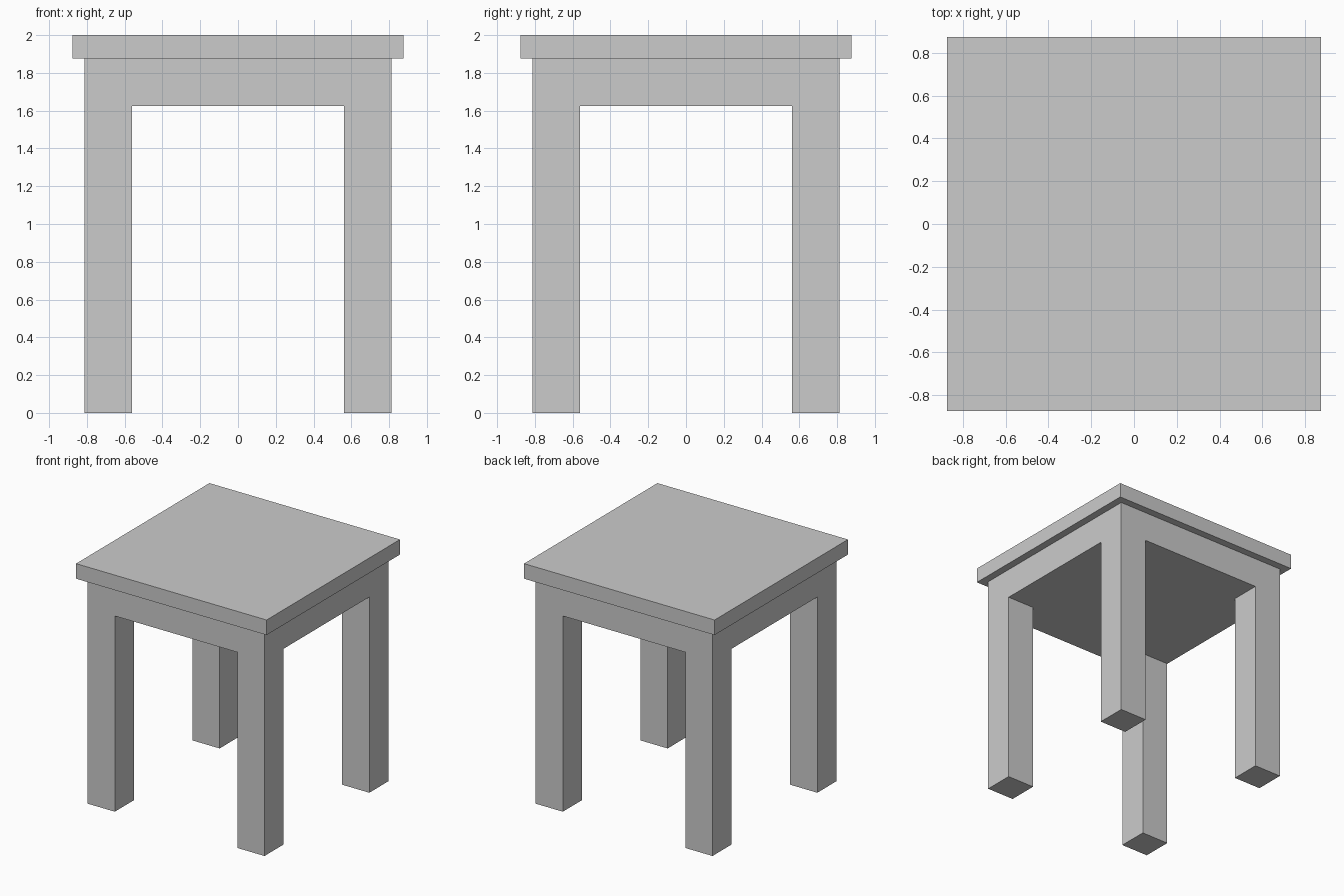
import bpy, bmesh
from mathutils import Vector

if "Cube" in bpy.data.objects:
    bpy.data.objects.remove(bpy.data.objects["Cube"])

TOP_HALF, BODY_HALF, LEG_INNER = 0.875, 0.8125, 0.5625
APRON_Z, SEAT_Z, TOP_Z = 1.625, 1.875, 2.0


def box_bmesh(half, z0, z1):
    bm = bmesh.new()
    bmesh.ops.create_cube(bm, size=1)
    bmesh.ops.scale(bm, vec=(2 * half, 2 * half, z1 - z0), verts=bm.verts)
    bmesh.ops.translate(bm, vec=(0, 0, (z0 + z1) / 2), verts=bm.verts)
    return bm


def finish(name, bm):
    bmesh.ops.recalc_face_normals(bm, faces=bm.faces)
    mesh = bpy.data.meshes.new(name)
    bm.to_mesh(mesh)
    bm.free()
    obj = bpy.data.objects.new(name, mesh)
    bpy.context.collection.objects.link(obj)
    return obj


# Seat: overhanging square slab
finish("seat", box_bmesh(TOP_HALF, SEAT_Z, TOP_Z))

# Frame: solid apron block with the four corners pulled down into legs
bm = box_bmesh(BODY_HALF, APRON_Z, SEAT_Z)
for axis in (Vector((1, 0, 0)), Vector((0, 1, 0))):
    for side in (-1, 1):
        bmesh.ops.bisect_plane(bm, geom=bm.verts[:] + bm.edges[:] + bm.faces[:],
                               plane_co=axis * side * LEG_INNER, plane_no=axis)
bm.normal_update()
corners = []
for f in bm.faces:
    c = f.calc_center_median()
    if f.normal.z < -0.9 and min(abs(c.x), abs(c.y)) > LEG_INNER:
        corners.append(f)
for f in corners:
    new = bmesh.ops.extrude_discrete_faces(bm, faces=[f])["faces"][0]
    bmesh.ops.translate(bm, vec=(0, 0, -APRON_Z), verts=new.verts)
bmesh.ops.dissolve_limit(bm, angle_limit=0.01, verts=bm.verts, edges=bm.edges)
finish("legs_and_apron", bm)
